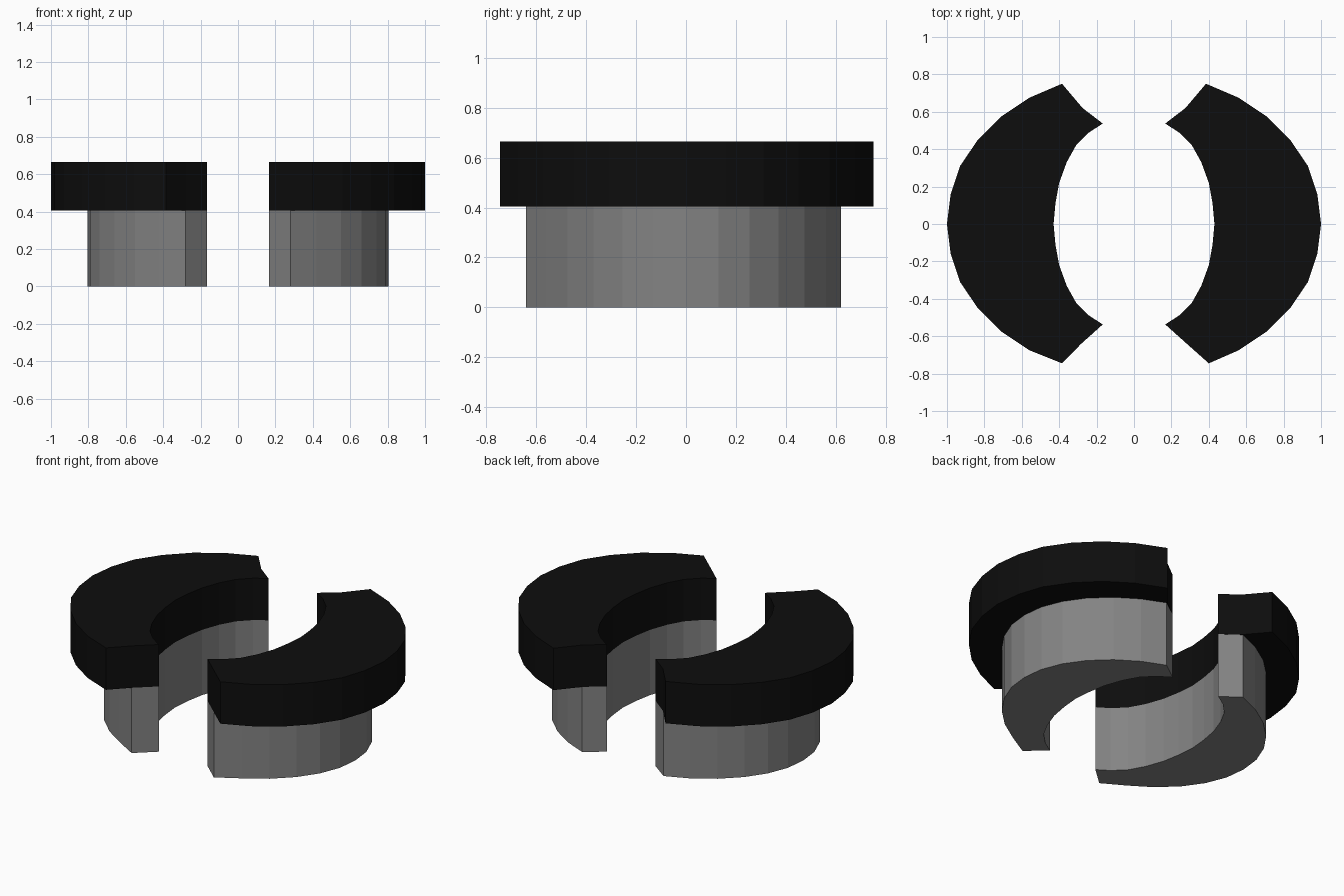
import bpy
import bmesh

cube = bpy.data.objects.get("Cube")
if cube:
    bpy.data.objects.remove(cube, do_unlink=True)


def make_material(name, value):
    mat = bpy.data.materials.new(name)
    mat.use_nodes = True
    color = (value, value, value, 1.0)
    mat.diffuse_color = color
    mat.node_tree.nodes["Principled BSDF"].inputs["Base Color"].default_value = color
    return mat


black = make_material("black rubber", 0.004)
grey = make_material("mid grey", 0.23)

# Half arcs, from the middle of the crescent towards its back tip
INNER = [(0.43, 0), (0.42, 0.11), (0.40, 0.22), (0.36, 0.33),
         (0.31, 0.42), (0.24, 0.49), (0.167, 0.537)]
CAP_OUTER = [(1.0, 0), (0.98, 0.16), (0.93, 0.31), (0.835, 0.45),
             (0.71, 0.575), (0.56, 0.675)]
BASE_OUTER = [(0.805, 0), (0.79, 0.13), (0.74, 0.255), (0.66, 0.37),
              (0.55, 0.475), (0.42, 0.56)]


def full_arc(half):
    """Mirror a half arc in y, giving points from front to back."""
    return [(x, -y) for x, y in reversed(half[1:])] + half


def crescent(name, outer, front_end, back_end, z0, z1, side, mat):
    """Extrude a closed crescent outline from z0 to z1."""
    outline = front_end + full_arc(outer) + back_end + full_arc(INNER)[::-1]
    bm = bmesh.new()
    verts = [bm.verts.new((side * x, y, z0)) for x, y in outline]
    face = bm.faces.new(verts)
    ext = bmesh.ops.extrude_face_region(bm, geom=[face], use_keep_orig=True)
    top = [g for g in ext["geom"] if isinstance(g, bmesh.types.BMVert)]
    bmesh.ops.translate(bm, verts=top, vec=(0, 0, z1 - z0))
    bmesh.ops.recalc_face_normals(bm, faces=bm.faces[:])
    mesh = bpy.data.meshes.new(name)
    bm.to_mesh(mesh)
    bm.free()
    mesh.materials.append(mat)
    obj = bpy.data.objects.new(name, mesh)
    bpy.context.collection.objects.link(obj)


for label, side, front_x in (("left", 1, 0.40), ("right", -1, 0.385)):
    # Narrow lower wall
    crescent(label + "_lower_wall", BASE_OUTER, [(0.282, -0.64)],
             [(0.28, 0.62)], 0, 0.405, side, grey)
    # Wide overhanging cap
    crescent(label + "_upper_cap", CAP_OUTER,
             [(0.282, -0.64), (front_x, -0.745)],
             [(0.385, 0.75), (0.275, 0.62)], 0.405, 0.665, side, black)
